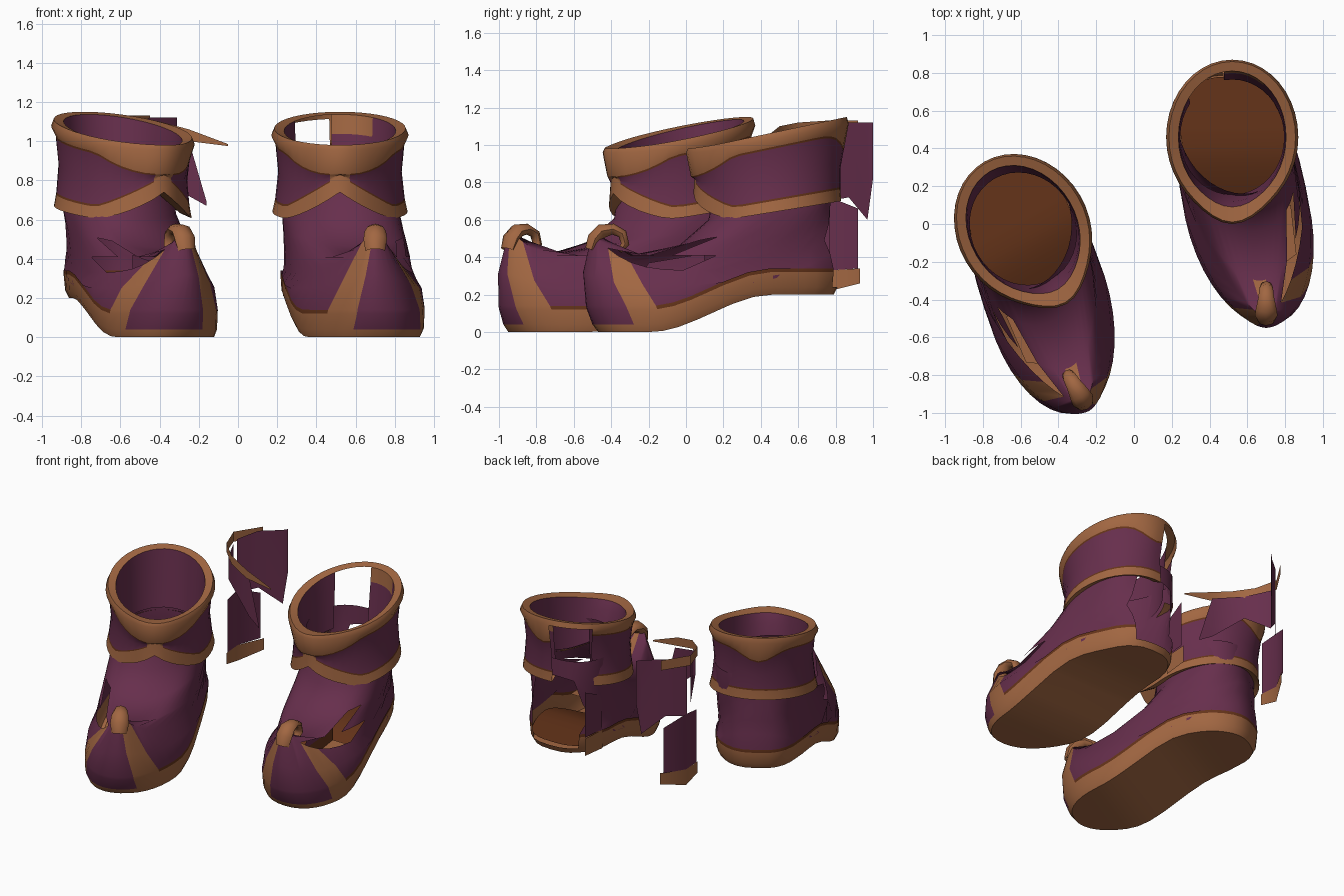
import bpy, math
from mathutils import Vector, Matrix

cube = bpy.data.objects.get("Cube")
if cube:
    bpy.data.objects.remove(cube)


def material(name, rgb):
    m = bpy.data.materials.new(name)
    m.use_nodes = True
    m.diffuse_color = (*rgb, 1)
    bsdf = m.node_tree.nodes["Principled BSDF"]
    bsdf.inputs["Base Color"].default_value = (*rgb, 1)
    bsdf.inputs["Roughness"].default_value = 0.9
    return m


MATS = [material("plum_cloth", (0.135, 0.028, 0.073)),
        material("tan_leather", (0.36, 0.135, 0.054)),
        material("dark_brown_leather", (0.13, 0.034, 0.01))]
PLUM, TAN, BROWN = 0, 1, 2
N = 40  # columns around each boot; column 0 is the toe side


def make(name, verts, faces, mats, place=None, flip=False):
    if place:
        verts = [place @ Vector(v) for v in verts]
    if flip:
        faces = [f[::-1] for f in faces]
    me = bpy.data.meshes.new(name)
    me.from_pydata(verts, [], faces)
    for m in MATS:
        me.materials.append(m)
    for p, m in zip(me.polygons, mats):
        p.material_index = m
    ob = bpy.data.objects.new(name, me)
    bpy.context.collection.objects.link(ob)
    bpy.ops.object.select_all(action='DESELECT')
    ob.select_set(True)
    bpy.context.view_layer.objects.active = ob
    bpy.ops.object.shade_smooth_by_angle(angle=math.radians(50))


def loft(rings, colour, missing):
    """Quads between stacked rings, coloured and cut by row and column angle."""
    n = len(rings[0])
    faces, mats = [], []
    for k in range(len(rings) - 1):
        for i in range(n):
            deg = (i + 0.5) * 360 / n
            if missing(k, deg):
                continue
            j = (i + 1) % n
            faces.append((k * n + i, k * n + j, (k + 1) * n + j, (k + 1) * n + i))
            mats.append(colour(k, deg))
    return [v for r in rings for v in r], faces, mats


def strips():
    """Cross strips that fill the first ring, facing down."""
    return [tuple(dict.fromkeys([i + 1, i, (N - i) % N, N - i - 1]))
            for i in range(N // 2)]


def power(v, e):
    return math.copysign(abs(v) ** e, v)


def sole_height(y):
    t = min(1, max(0, (y + 0.65) / 0.65))
    return 0.2 * t * t * (3 - 2 * t)


def foot_ring(back, front, mid, width, point, squeeze, heights, lift=None):
    ring = []
    for i in range(N):
        a = i / N * 2 - (2 if i > N / 2 else 0)
        a = math.pi * power(a, squeeze)
        s, c = math.sin(a), math.cos(a)
        if c > 0:
            x, y = power(s, point), mid - (mid - front) * c ** point
        else:
            x, y = power(s, 0.75), mid + (back - mid) * (-c) ** 0.75
        x = x * width + 0.2 * min(1, max(0, (0.15 - y) / 1.1))
        if lift is None:
            zb, zs, zf = heights
            if c > 0:
                z = zs + (zf - zs) * c ** (6 if zf > zs else 2)
            else:
                z = zs + (zb - zs) * c * c
        else:
            z = sole_height(y) + lift
        ring.append((x, y, z))
    return ring


def cuff_ring(v, rx, ry, point=0.05):
    """v is the height fraction, a number or a function of the cosine."""
    ring = []
    for i in range(N):
        a = i / N * 2 * math.pi
        s, c = math.sin(a), math.cos(a)
        f = v(c) if callable(v) else v
        low = 0.64 - 0.06 * c + 0.16 * front_peak(c) ** 1.5
        high = 1.065 - 0.085 * c
        ring.append((0.02 + rx * s, -ry * c - point * max(0, c) ** 8,
                     low + (high - low) * f))
    return ring


def front_peak(c):
    """Straight-sided peak, one at the front centre and zero at the sides."""
    return max(0, 1 - math.acos(max(-1, min(1, c))) / 1.0)


def lower_trim(c):
    return 0.14 + 0.2 * front_peak(c)


def upper_trim(c):
    return 0.82 - 0.42 * front_peak(c) - 0.2 * max(0, -c) ** 12


def signed(deg):
    return deg - 360 if deg > 180 else deg


def boot(side, place, flip, torn):
    # shoe body, with turned-up toe panel
    rings = [
        foot_ring(0.33, -0.93, -0.4, 0.31, 0.9, 1, None, 0),
        foot_ring(0.35, -0.96, -0.4, 0.33, 0.95, 1, None, 0.04),
        foot_ring(0.36, -0.99, -0.4, 0.335, 1, 1.05, None, 0.12),
        foot_ring(0.36, -0.995, -0.4, 0.335, 1, 1.06, None, 0.14),
        foot_ring(0.35, -1.01, -0.36, 0.33, 1.1, 1.25, (0.45, 0.25, 0.32)),
        foot_ring(0.34, -0.96, -0.3, 0.31, 1.4, 1.65, (0.54, 0.33, 0.54)),
        foot_ring(0.34, -0.76, -0.22, 0.30, 1.1, 1.35, (0.61, 0.41, 0.41)),
        foot_ring(0.33, -0.50, -0.12, 0.295, 1, 1.15, (0.67, 0.52, 0.46)),
        foot_ring(0.33, -0.34, 0, 0.29, 1, 1, (0.73, 0.64, 0.60)),
        foot_ring(0.33, -0.3, 0.02, 0.285, 1, 1, (0.85, 0.85, 0.85)),
    ]

    def body_colour(k, deg):
        d = signed(deg)
        if k == 0 or (k == 5 and abs(d) < 22):
            return TAN
        if k < 5 and -20 < d < 56:
            return PLUM
        if k == 1 or (k < 5 and -46 < d < 73):
            return TAN
        return BROWN if k == 2 else PLUM

    def body_gap(k, deg):
        side_hole = (k == 5 and 54 < deg < 98) or (k == 6 and 54 < deg < 74)
        return side_hole or (torn and 1 <= k <= 7 and 160 < deg < 205)

    verts, faces, mats = loft(rings, body_colour, body_gap)
    make(side + "_shoe_body", verts, faces + strips(),
         mats + [TAN] * (N // 2), place, flip)

    # insole seen through the opening
    make(side + "_insole", foot_ring(0.32, -0.42, -0.05, 0.28, 0.9, 1, None, 0.05),
         strips(), [BROWN] * (N // 2), place, not flip)

    # folded cuff with crossed trim, dark seams and an inner lining
    rings = [
        cuff_ring(0.06, 0.29, 0.31, 0),
        cuff_ring(0, 0.345, 0.37),
        cuff_ring(lower_trim, 0.332, 0.365),
        cuff_ring(lambda c: lower_trim(c) + 0.025, 0.33, 0.365),
        cuff_ring(lambda c: (lower_trim(c) + upper_trim(c)) / 2, 0.315, 0.365),
        cuff_ring(lambda c: upper_trim(c) - 0.025, 0.328, 0.382),
        cuff_ring(upper_trim, 0.33, 0.385),
        cuff_ring(0.92, 0.35, 0.41),
        cuff_ring(1, 0.335, 0.40),
        cuff_ring(0.97, 0.285, 0.35, 0.02),
        cuff_ring(0.75, 0.28, 0.34, 0),
        cuff_ring(0.1, 0.275, 0.305, 0),
    ]

    def cuff_colour(k, deg):
        if k in (0, 1, 6, 7, 8) or (k < 6 and abs(signed(deg)) < 10):
            return TAN
        if k == 9 and torn and 140 < deg < 190:
            return TAN
        return BROWN if k in (2, 5) else PLUM

    make(side + "_cuff", *loft(
        rings, cuff_colour,
        lambda k, deg: torn and k not in (7, 8) and 186 < deg < 230), place, flip)

    # curled toe tip
    path = [(-0.965, 0.44, 0.05), (-0.945, 0.50, 0.06), (-0.91, 0.54, 0.055),
            (-0.85, 0.55, 0.042), (-0.80, 0.525, 0.036), (-0.785, 0.47, 0.032),
            (-0.81, 0.44, 0.026), (-0.835, 0.455, 0.012)]
    rings, m = [], 8
    for i, (y, z, r) in enumerate(path):
        p, q = path[max(0, i - 1)], path[min(len(path) - 1, i + 1)]
        t = Vector((0, q[0] - p[0], q[1] - p[1])).normalized()
        across, out = Vector((1, 0, 0)), Vector((0, t.z, -t.y))
        rings.append([Vector((0.2, y, z)) - r * math.sin(j * math.tau / m) * across
                      + 0.7 * r * math.cos(j * math.tau / m) * out
                      for j in range(m)])
    verts, faces, mats = loft(rings, lambda k, d: TAN, lambda k, d: False)
    faces.append(tuple(range(len(verts) - m, len(verts))))
    make(side + "_toe_curl", verts, faces, mats + [TAN], place, not flip)

    # patches pushed in behind the side hole: a flat one and an upright one
    make(side + "_side_patch",
         [(0.2, -0.74, 0.22), (0.36, -0.62, 0.22), (0.33, -0.36, 0.24),
          (0.17, -0.36, 0.24), (0.18, -0.7, 0.3), (0.17, -0.36, 0.32),
          (0.18, -0.66, 0.37), (0.17, -0.36, 0.42)],
         [(0, 1, 2, 3), (0, 3, 5, 4), (4, 5, 7, 6)], [TAN, BROWN, PLUM], place, flip)


boot("left", Matrix.Translation((0.5, 0.46, 0)), False, True)
boot("right", Matrix.Translation((-0.57, -0.015, 0)) @ Matrix.Rotation(math.radians(30), 4, 'Z')
     @ Matrix.Scale(-1, 4, (1, 0, 0)), True, False)


def ribbon(name, points, mat):
    """Upright sheet along x, y points, each with a bottom and top height."""
    verts = [v for x, y, lo, hi in points for v in ((x, y, lo), (x, y, hi))]
    faces = [(2 * i, 2 * i + 1, 2 * i + 3, 2 * i + 2) for i in range(len(points) - 1)]
    make(name, verts, faces, [mat] * len(faces))


# loose torn pieces standing behind the right boot
ribbon("torn_cuff_sheet", [(-0.31, 1.0, 0.82, 1.12), (-0.33, 0.97, 0.60, 1.12),
                           (-0.45, 0.87, 0.72, 1.12), (-0.54, 0.76, 0.70, 1.08)], PLUM)
ribbon("torn_cuff_trim", [(-0.45, 0.92, 1.06, 1.13), (-0.56, 0.75, 1.06, 1.13),
                          (-0.51, 0.6, 1.06, 1.12), (-0.4, 0.5, 1.04, 1.1),
                          (-0.25, 0.45, 1.0, 1.06), (-0.05, 0.44, 0.975, 0.985)], TAN)
ribbon("torn_cuff_corner", [(-0.54, 0.72, 0.78, 1.06), (-0.46, 0.55, 0.9, 1.06),
                            (-0.25, 0.48, 0.72, 1.0), (-0.16, 0.46, 0.67, 0.69)], PLUM)
ribbon("torn_heel_sheet", [(-0.47, 0.92, 0.34, 0.66), (-0.54, 0.77, 0.33, 0.72),
                           (-0.53, 0.64, 0.33, 0.7)], PLUM)
ribbon("torn_heel_trim", [(-0.45, 0.93, 0.26, 0.34), (-0.54, 0.77, 0.22, 0.33),
                          (-0.53, 0.63, 0.25, 0.33)], TAN)
# loose flap at the torn heel of the left boot
ribbon("heel_flap", [(0.235, 0.6, 0.34, 0.58), (0.25, 0.77, 0.34, 0.66)], PLUM)
ribbon("heel_flap_trim", [(0.23, 0.6, 0.21, 0.34), (0.24, 0.78, 0.22, 0.34)], TAN)
